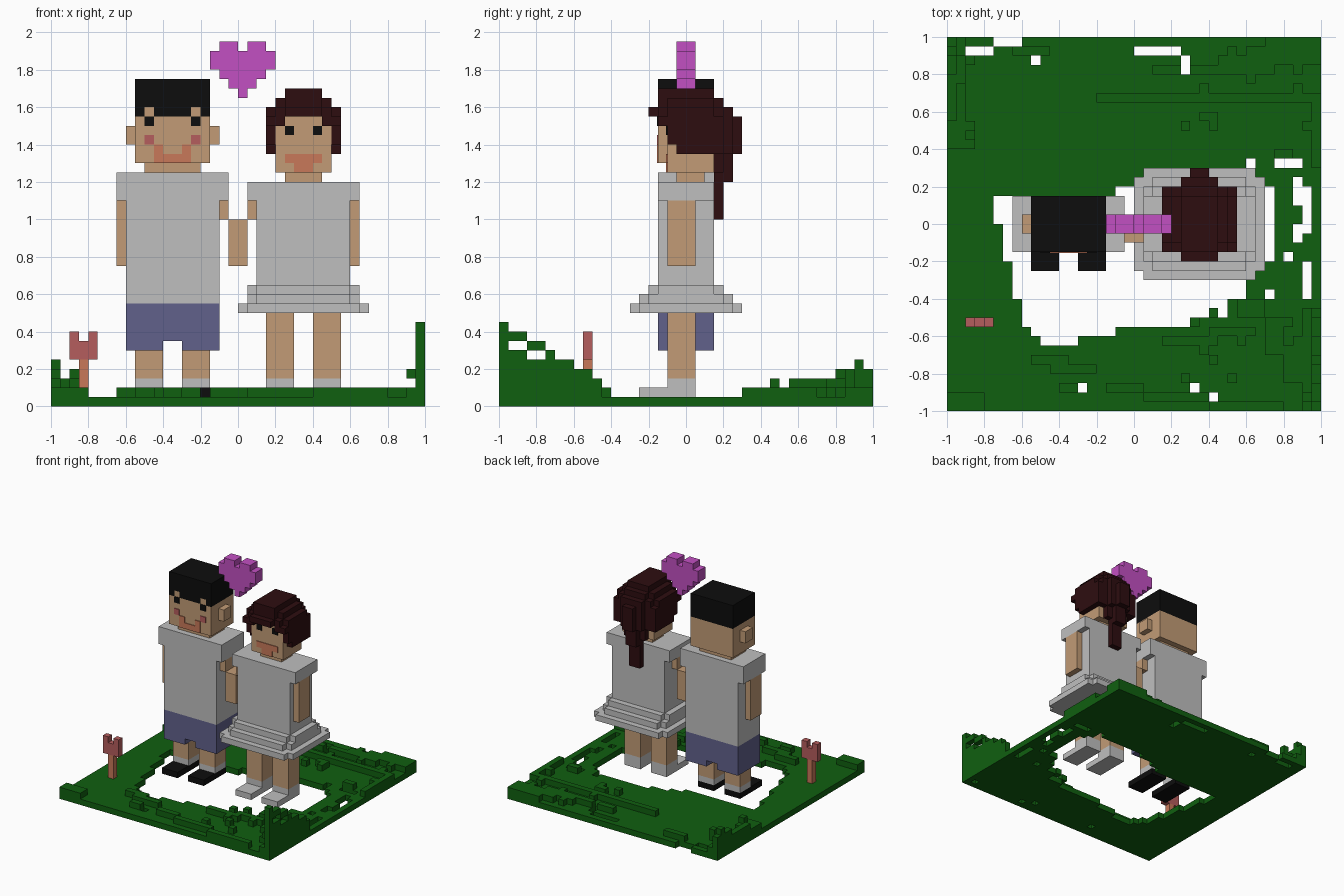
import bpy, bmesh, random
from mathutils import Vector

cube = bpy.data.objects.get("Cube")
if cube:
    bpy.data.objects.remove(cube)

U = 0.05  # size of one block


def material(name, rgb):
    m = bpy.data.materials.new(name)
    m.use_nodes = True
    m.diffuse_color = (*rgb, 1)
    m.node_tree.nodes["Principled BSDF"].inputs["Base Color"].default_value = (*rgb, 1)
    return m


GREEN = material("grass green", (0.005, 0.115, 0.005))
GREY = material("light grey", (0.52, 0.52, 0.52))
SKIN = material("skin tan", (0.54, 0.33, 0.18))
BLUE = material("denim blue", (0.12, 0.12, 0.26))
BLACK = material("black", (0.004, 0.004, 0.004))
BROWN = material("dark brown", (0.027, 0.004, 0.005))
PINK = material("pink", (0.54, 0.08, 0.54))
RED = material("rose red", (0.46, 0.11, 0.11))
ORANGE = material("coral orange", (0.58, 0.19, 0.10))


def cells(boxes):
    """Block cells filled by boxes given as x0, x1, y0, y1, z0, z1."""
    return {(x, y, z) for a, b, c, d, e, f in boxes
            for x in range(a, b) for y in range(c, d) for z in range(e, f)}


def blocks(name, mat, boxes, cut=(), merge=True):
    """One object from the outer faces of the filled block cells."""
    solid = cells(boxes) - cells(cut)
    bm = bmesh.new()
    verts = {}
    for c in sorted(solid):
        for axis in range(3):
            for side in (0, 1):
                n = list(c)
                n[axis] += 2 * side - 1
                if tuple(n) in solid:
                    continue
                u, v = (axis + 1) % 3, (axis + 2) % 3
                quad = []
                for du, dv in ((0, 0), (1, 0), (1, 1), (0, 1)):
                    p = list(c)
                    p[axis] += side
                    p[u] += du
                    p[v] += dv
                    p = tuple(p)
                    if p not in verts:
                        verts[p] = bm.verts.new(Vector(p) * U)
                    quad.append(verts[p])
                bm.faces.new(quad if side else quad[::-1])
    if merge:
        bmesh.ops.dissolve_limit(bm, angle_limit=0.01, verts=bm.verts[:], edges=bm.edges[:])
    finish(name, mat, bm)


def plates(name, mat, y, rects):
    """Thin front-facing plates given as x0, x1, z0, z1 in blocks."""
    bm = bmesh.new()
    for a, b, c, d in rects:
        made = bmesh.ops.create_cube(bm, size=1)["verts"]
        bmesh.ops.scale(bm, vec=((b - a) * U, 0.006, (d - c) * U), verts=made)
        bmesh.ops.translate(bm, vec=((a + b) * U / 2, y * U - 0.003, (c + d) * U / 2), verts=made)
    finish(name, mat, bm)


def finish(name, mat, bm):
    me = bpy.data.meshes.new(name)
    bm.to_mesh(me)
    bm.free()
    me.materials.append(mat)
    bpy.context.collection.objects.link(bpy.data.objects.new(name, me))


# Ground slab: clearing given as rows y0, y1, x0, x1, plus small gaps
clearing = [(-13, -12, -10, -6), (-12, -11, -11, -2), (-11, -10, -12, 7), (-10, -9, -12, 10),
            (-9, -8, -12, 10), (-8, -6, -13, 12), (-6, -4, -13, 13), (-4, 0, -14, 15),
            (0, 3, -15, 15), (3, 4, -2, 15), (4, 5, 0, 14), (5, 6, 3, 13)]
gaps = [(-18, -15, 18, 19), (-15, -12, 19, 20), (-11, -10, 17, 18), (0, 5, 18, 19), (5, 6, 16, 18),
        (12, 13, 6, 7), (15, 18, 6, 7), (17, 18, 2, 5), (18, 19, -1, 4), (17, 18, -2, 0),
        (14, 15, -8, -7), (18, 19, -8, -4), (-6, -5, -18, -17), (6, 7, -18, -17),
        (8, 9, -19, -18), (18, 19, -19, -18), (16, 17, -4, -3)]
cut = [(a, b, c, d, 0, 1) for c, d, a, b in clearing] + [(*g, 0, 1) for g in gaps]
blocks("ground", GREEN, [(-20, 20, -20, 20, 0, 1)], cut, merge=False)

# Raised grass ridges and scattered tufts
ridges = [(-4, 20, 13, 14), (2, 15, 16, 17), (9, 20, 17, 18), (12, 20, 18, 19), (14, 20, 19, 20),
          (-20, -17, 8, 11), (-20, -18, 11, 20), (-11, -7, -15, -14), (-9, -4, -16, -15),
          (-8, -6, -18, -17), (-3, 1, -18, -17), (1, 8, -19, -18), (8, 16, -20, -19),
          (3, 9, -13, -12), (8, 12, -12, -11), (11, 14, -10, -8), (14, 16, -14, -10),
          (16, 18, -17, -13), (18, 20, -20, -9), (15, 17, 6, 8), (19, 20, 6, 13),
          (-20, -16, -20, -18), (-13, -9, 18, 19)]
random.seed(4)
tufts = []
for i in range(30):
    x, y = random.randint(4, 18), random.choice([-1, 1]) * random.randint(10, 19)
    tufts.append((x, x + 1, y, y + 1))
blocks("grass_ridges", GREEN, [(*r, 1, 2) for r in ridges + tufts], cut=[(*g, 1, 2) for g in gaps],
       merge=False)

# Tall grass at the front left corner, lower growth at the back right corner
heights = [9, 8, 8, 7, 7, 6, 5, 5, 4, 4, 3]
tall = [(19, 20, i - 20, i - 19, 2, h) for i, h in enumerate(heights)]
blocks("tall_grass", GREEN, tall + [(18, 19, -19, -18, 3, 4)],
       cut=[(19, 20, -19, -17, 6, 7), (19, 20, -17, -15, 5, 6)], merge=False)
blocks("corner_grass", GREEN, [(-20, -19, 11, 20, 2, 3), (-20, -19, 16, 20, 3, 4),
                               (-20, -19, 18, 19, 4, 5), (-19, -18, 15, 18, 2, 3),
                               (-18, -17, 9, 10, 2, 3), (-18, -17, 17, 18, 2, 4)], merge=False)

# Flower
blocks("flower_stem", ORANGE, [(-17, -16, -11, -10, 1, 5)])
blocks("flower_head", RED, [(-18, -15, -11, -10, 5, 8)], cut=[(-17, -16, -11, -10, 7, 8)])

# Legs, socks and shoes of both figures
for who, starts, top, shoe in (("man", (-11, -6), 6, BLACK), ("woman", (3, 8), 10, GREY)):
    for side, x in zip(("right", "left"), starts):
        blocks(f"{who}_{side}_leg", SKIN, [(x, x + 3, -2, 1, 3, top)])
        blocks(f"{who}_{side}_sock", GREY, [(x, x + 3, -2, 1, 2, 3)])
        blocks(f"{who}_{side}_shoe", shoe, [(x, x + 3, -5, 1, 1, 2)])

# Man: clothes and arms
blocks("man_shorts", BLUE, [(-12, -2, -3, 3, 6, 11)], cut=[(-8, -6, -3, 3, 6, 7)])
blocks("man_shirt", GREY, [(-12, -2, -3, 3, 11, 25), (-13, -1, -3, 3, 22, 25)])
blocks("man_right_arm", SKIN, [(-13, -12, -2, 1, 15, 22)])
blocks("man_left_arm", SKIN, [(-2, -1, -2, 1, 20, 22)])
blocks("joined_hands", SKIN, [(-1, 1, -2, 1, 15, 20)])

# Man: head, hair and face
blocks("man_head", SKIN, [(-10, -4, -2, 2, 25, 26), (-11, -3, -3, 3, 26, 31),
                          (-10, -9, -3, -2, 31, 32), (-5, -4, -3, -2, 31, 32)])
blocks("man_ears", SKIN, [(-12, -11, -1, 1, 28, 30), (-3, -2, -1, 1, 28, 30)])
blocks("man_hair", BLACK, [(-11, -3, -3, 3, 31, 35)],
       cut=[(-10, -9, -3, -2, 31, 32), (-5, -4, -3, -2, 31, 32)])
plates("man_eyes", BLACK, -3, [(-10, -9, 30, 31), (-5, -4, 30, 31)])
plates("man_cheeks", RED, -3, [(-10, -9, 28, 29), (-5, -4, 28, 29)])
plates("man_mouth", ORANGE, -3, [(-9, -5, 26, 27), (-9, -8, 27, 28), (-6, -5, 27, 28)])

# Woman: dress and arms
blocks("woman_dress", GREY, [(2, 12, -3, 3, 13, 24), (1, 13, -3, 3, 22, 24)])
blocks("woman_skirt", GREY, [(0, 14, -5, 5, 10, 11), (1, 13, -6, 6, 10, 11), (1, 13, -4, 4, 11, 12),
                             (2, 12, -5, 5, 11, 12), (1, 13, -3, 3, 12, 13), (2, 12, -4, 4, 12, 13)])
blocks("woman_left_arm", SKIN, [(12, 13, -2, 1, 15, 22)])
blocks("woman_right_arm", SKIN, [(1, 2, -2, 1, 20, 22)])

# Woman: head, hair and face
blocks("woman_head", SKIN, [(5, 9, -1, 2, 24, 25), (4, 10, -2, 3, 25, 31)])
sides = [(x, x + 1, y, 4, z, z2) for x in (3, 10) for y, z, z2 in ((-3, 30, 31), (-2, 28, 30), (-1, 27, 28))]
blocks("woman_hair", BROWN, sides + [
    (4, 5, -3, -2, 30, 31), (9, 10, -3, -2, 30, 31),
    (4, 10, 3, 4, 27, 31), (5, 9, 4, 5, 27, 31), (6, 8, 5, 6, 27, 31),
    (4, 10, -3, 4, 31, 32), (5, 9, -4, 5, 31, 32), (3, 11, -2, 3, 31, 32),
    (4, 10, -2, 3, 32, 33), (5, 9, -3, 4, 32, 33), (5, 9, -3, 3, 33, 34),
    (5, 9, 3, 4, 25, 27), (6, 8, 3, 5, 24, 27), (6, 8, 3, 4, 20, 24)])
plates("woman_eyes", BLACK, -2, [(5, 6, 29, 30), (8, 9, 29, 30)])
plates("woman_mouth", ORANGE, -2, [(6, 8, 25, 26), (5, 9, 26, 27)])

# Floating heart
blocks("heart", PINK, [(-2, 0, -1, 1, 38, 39), (1, 3, -1, 1, 38, 39), (-3, 4, -1, 1, 36, 38),
                       (-2, 3, -1, 1, 35, 36), (-1, 2, -1, 1, 34, 35), (0, 1, -1, 1, 33, 34)])
